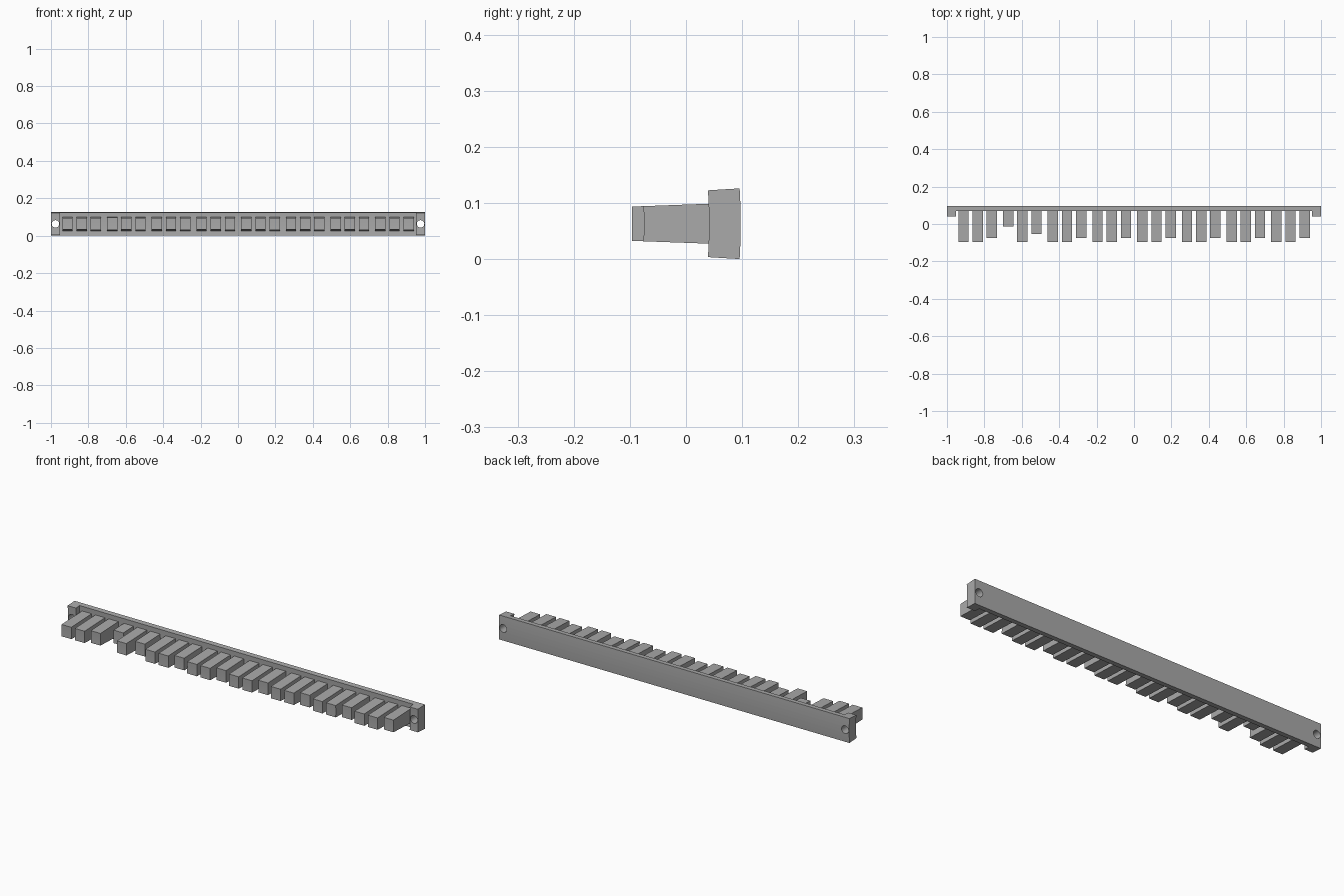
import bpy, bmesh
from math import sin, cos, pi

cube = bpy.data.objects.get("Cube")
if cube:
    bpy.data.objects.remove(cube, do_unlink=True)

grey = bpy.data.materials.new("plain grey")
grey.use_nodes = True
color = (0.4, 0.4, 0.4, 1)
grey.diffuse_color = color
grey.node_tree.nodes["Principled BSDF"].inputs["Base Color"].default_value = color

# All parts are slices of one large ring whose axis runs along x
RADIUS = 1.03
BACK_Y = 0.0975
MID_Z = 0.063
AXIS_Y = BACK_Y - RADIUS


def arc_part(name, outline, half_angle, steps=8):
    """Sweep an x/y outline around the ring axis."""
    bm = bmesh.new()
    rings = []
    for i in range(steps + 1):
        a = half_angle * (2 * i / steps - 1)
        rings.append([bm.verts.new((x, AXIS_Y + (y - AXIS_Y) * cos(a),
                                    MID_Z + (y - AXIS_Y) * sin(a)))
                      for x, y in outline])
    n = len(outline)
    for low, high in zip(rings, rings[1:]):
        for k in range(n):
            m = (k + 1) % n
            bm.faces.new((low[k], low[m], high[m], high[k]))
    bm.faces.new(rings[0])
    bm.faces.new(rings[-1])
    bmesh.ops.recalc_face_normals(bm, faces=bm.faces)
    mesh = bpy.data.meshes.new(name)
    bm.to_mesh(mesh)
    bm.free()
    mesh.materials.append(grey)
    ob = bpy.data.objects.new(name, mesh)
    bpy.context.collection.objects.link(ob)
    return ob


def smooth(ob):
    bpy.ops.object.select_all(action='DESELECT')
    ob.select_set(True)
    bpy.context.view_layer.objects.active = ob
    bpy.ops.object.shade_smooth_by_angle(angle=pi / 6)


# Back bar with a thicker block at each end
BAR_FRONT, TAB_FRONT, TAB_X = 0.071, 0.041, 0.953
half = [(0, BACK_Y), (1, BACK_Y), (1, TAB_FRONT), (TAB_X, TAB_FRONT),
        (TAB_X, BAR_FRONT)]
outline = half[1:] + [(-x, y) for x, y in reversed(half[1:])]
bar = arc_part("back_bar", outline, MID_Z / RADIUS)

# Screw holes through the end blocks
for side, label in ((-1, "right"), (1, "left")):
    bpy.ops.mesh.primitive_cylinder_add(
        vertices=24, radius=0.02, depth=0.3,
        location=(side * 0.976, BACK_Y, MID_Z), rotation=(pi / 2, 0, 0))
    cutter = bpy.context.object
    cutter.name = label + "_hole_cutter"
    cutter.data.materials.append(grey)
    cutter.hide_render = True
    cut = bar.modifiers.new(label + "_hole", 'BOOLEAN')
    cut.operation = 'DIFFERENCE'
    cut.solver = 'EXACT'
    cut.object = cutter
    bpy.context.view_layer.objects.active = bar
    bpy.ops.object.modifier_apply(modifier=cut.name)
    bpy.data.objects.remove(cutter, do_unlink=True)
smooth(bar)

# Teeth in groups of three: two long and one short, with two cut-down ones
LONG, SHORT = -0.096, -0.075
cut_down = {3: -0.013, 5: -0.054}
for i in range(24):
    group, place = divmod(i, 3)
    x = -0.912 + group * 0.239 + place * 0.076
    tip = cut_down.get(i, SHORT if place == 2 else LONG)
    w = 0.0275
    tooth = arc_part(f"tooth_{i + 1}",
                     [(x - w, tip), (x + w, tip),
                      (x + w, BAR_FRONT + 0.002), (x - w, BAR_FRONT + 0.002)],
                     0.0365, steps=4)
    smooth(tooth)
